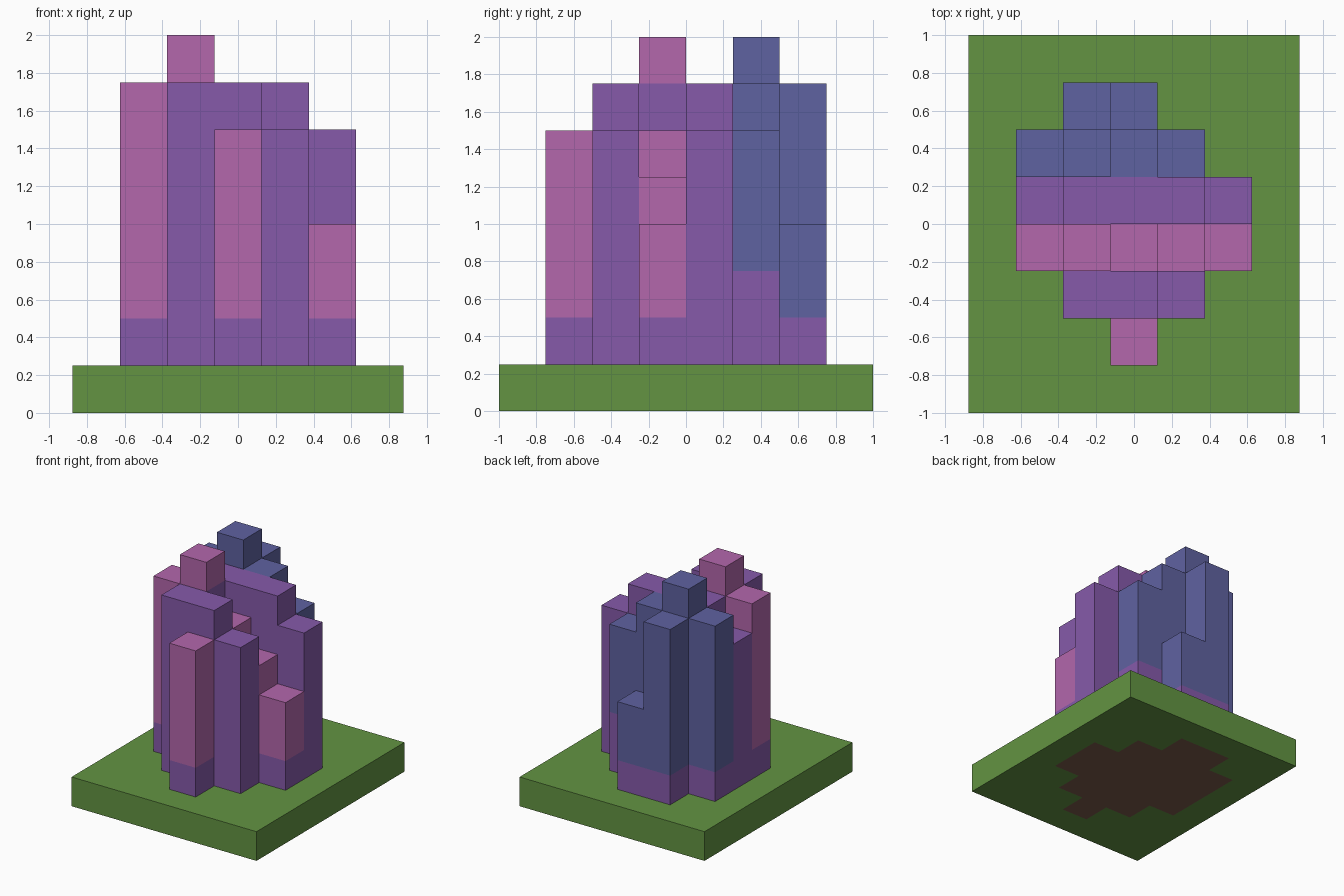
import bpy
import bmesh
from mathutils import Vector

CELL = 0.25

cube = bpy.data.objects.get("Cube")
if cube:
    bpy.data.objects.remove(cube, do_unlink=True)


def srgb(v):
    v /= 255
    return v / 12.92 if v <= 0.04 else ((v + 0.055) / 1.055) ** 2.4


def material(name, *rgb):
    colour = [srgb(v) for v in rgb] + [1]
    mat = bpy.data.materials.new(name)
    mat.use_nodes = True
    mat.diffuse_color = colour
    bsdf = next(n for n in mat.node_tree.nodes if n.type == 'BSDF_PRINCIPLED')
    bsdf.inputs["Base Color"].default_value = colour
    bsdf.inputs["Roughness"].default_value = 0.9
    return mat


def finish(name, bm, materials):
    # Weld, merge flat faces of one colour, and make the object
    bmesh.ops.remove_doubles(bm, verts=bm.verts, dist=0.001)
    bmesh.ops.recalc_face_normals(bm, faces=bm.faces)
    bmesh.ops.dissolve_limit(bm, angle_limit=0.01, verts=bm.verts,
                             edges=bm.edges, delimit={'MATERIAL'})
    mesh = bpy.data.meshes.new(name)
    bm.to_mesh(mesh)
    bm.free()
    for mat in materials:
        mesh.materials.append(mat)
    obj = bpy.data.objects.new(name, mesh)
    bpy.context.collection.objects.link(obj)
    return obj


green = material("grass_green", 99, 148, 66)
brown = material("earth_brown", 124, 90, 76)
purple = material("crystal_purple", 134, 90, 170)
pink = material("crystal_pink", 179, 103, 172)
blue = material("crystal_blue", 95, 98, 161)

# Tower tops in cells above the floor; rows run front to back
TOPS = ["00600", "07760", "78654", "67776", "78760", "07400"]
# Upper colour of each row: 0 purple, 1 pink, 2 blue
ROW_COLOUR = [1, 0, 1, 0, 2, 2]
# Level where the upper colour starts, where it is not the usual one
COLOUR_START = {(1, 2): 7, (3, 4): 3}


def top(i, j):
    return int(TOPS[j][i]) if 0 <= i < 5 and 0 <= j < 6 else 0


def cell_centre(i, j, k):
    return Vector((i - 2, j - 2.5, k + 0.5)) * CELL


# Ground slab, with bare earth under the towers
bm = bmesh.new()
bmesh.ops.create_grid(bm, x_segments=7, y_segments=8, size=1)
bmesh.ops.scale(bm, vec=(0.875, 1, 1), verts=bm.verts)
slab = bmesh.ops.extrude_face_region(bm, geom=bm.faces[:], use_keep_orig=True)
raised = [v for v in slab["geom"] if isinstance(v, bmesh.types.BMVert)]
bmesh.ops.translate(bm, vec=(0, 0, CELL), verts=raised)
for face in bm.faces:
    c = face.calc_center_median()
    i, j = round(c.x / CELL + 2), round(c.y / CELL + 2.5)
    face.material_index = 1 if c.z < 0.01 and top(i, j) else 0
finish("ground_slab", bm, [green, brown])

# Crystal towers: only the outer faces of the stacked cells
bm = bmesh.new()
axes = [Vector(a) for a in ((1, 0, 0), (0, 1, 0), (0, 0, 1))]
for j in range(6):
    for i in range(5):
        for k in range(1, top(i, j)):
            upper = k >= COLOUR_START.get((i, j), 2)
            for a in range(3):
                u, v = axes[(a + 1) % 3], axes[(a + 2) % 3]
                for sign in (1, -1):
                    n = axes[a] * sign
                    if k + n.z < top(i + int(n.x), j + int(n.y)):
                        continue
                    corners = [n + u + v, n - u + v, n - u - v, n + u - v]
                    face = bm.faces.new([
                        bm.verts.new(cell_centre(i, j, k) + c * CELL / 2)
                        for c in corners[::sign]])
                    face.material_index = ROW_COLOUR[j] if upper else 0
finish("crystal_towers", bm, [purple, pink, blue])
